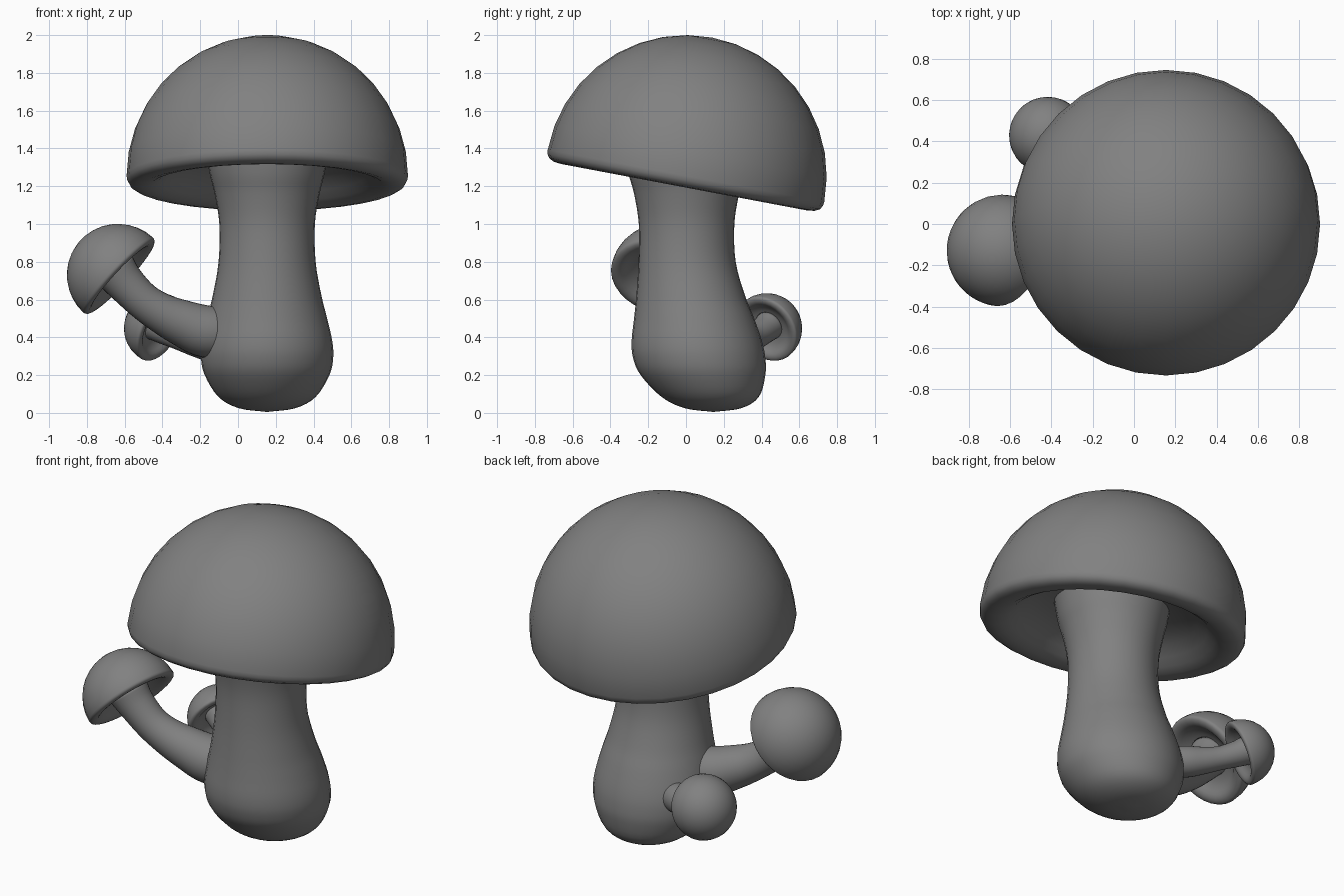
import bpy, bmesh, math
from mathutils import Vector

if "Cube" in bpy.data.objects:
    bpy.data.objects.remove(bpy.data.objects["Cube"])

SEG = 32
grey = bpy.data.materials.new("dark_grey")
grey.diffuse_color = (0.22, 0.22, 0.22, 1)
grey.use_nodes = True
grey.node_tree.nodes["Principled BSDF"].inputs["Base Color"].default_value = grey.diffuse_color


def loft(name, rings):
    """Skin a list of (centre, normal, radius) rings; radius 0 makes a pole."""
    bm = bmesh.new()
    loops = []
    ref = Vector((1, 0, 0)) if abs(rings[0][1].normalized().x) < 0.5 else Vector((0, 1, 0))
    for c, n, r in rings:
        n = n.normalized()
        u = (ref - n * ref.dot(n)).normalized()
        v = n.cross(u)
        loops.append([bm.verts.new(c + r * (u * math.cos(a) + v * math.sin(a)))
                      for a in (2 * math.pi * i / SEG for i in range(SEG))]
                     if r > 1e-5 else [bm.verts.new(c)])
    for a, b in zip(loops, loops[1:]):
        for i in range(SEG):
            j = (i + 1) % SEG
            if len(a) == 1:
                bm.faces.new((a[0], b[j], b[i]))
            elif len(b) == 1:
                bm.faces.new((a[i], a[j], b[0]))
            else:
                bm.faces.new((a[i], a[j], b[j], b[i]))
    bmesh.ops.recalc_face_normals(bm, faces=bm.faces)
    for f in bm.faces:
        f.smooth = True
    me = bpy.data.meshes.new(name)
    bm.to_mesh(me)
    bm.free()
    me.materials.append(grey)
    ob = bpy.data.objects.new(name, me)
    bpy.context.collection.objects.link(ob)
    return ob


def smooth_points(pts, steps=4):
    """Catmull-Rom interpolation of (x, y, z, radius) points."""
    p = [Vector(q) for q in pts]
    p = [2 * p[0] - p[1]] + p + [2 * p[-1] - p[-2]]
    out = []
    for i in range(1, len(p) - 2):
        a, b, c, d = p[i - 1:i + 3]
        for k in range(steps):
            t = k / steps
            out.append(0.5 * (2 * b + (c - a) * t + (2 * a - 5 * b + 4 * c - d) * t * t
                              + (3 * b - a - 3 * c + d) * t ** 3))
    return out + [p[-2]]


def cap(name, centre, radius, axis):
    """Half-ball dome with a thick rolled rim and a hollow underside."""
    n = Vector(axis).normalized()
    prof = [(math.cos(a), math.sin(a)) for a in
            (math.pi / 2 * (1 - i / 9) for i in range(10))]
    prof[0] = (0, 1)
    prof += [(0.995, -0.03), (0.98, -0.056), (0.945, -0.075), (0.89, -0.082), (0.83, -0.072),
             (0.77, -0.04), (0.71, 0.01), (0.63, 0.07), (0.52, 0.12), (0.35, 0.16), (0, 0.18)]
    loft(name, [(Vector(centre) + n * h * radius, n, r * radius) for r, h in prof])


def stem(name, pts, upright=False):
    """Round stem through the points; rings lie level if upright, else follow the path."""
    s = smooth_points(pts)
    pos = [Vector(q[:3]) for q in s]
    rings = []
    for i, q in enumerate(s):
        t = pos[min(i + 1, len(pos) - 1)] - pos[max(i - 1, 0)]
        rings.append((pos[i], Vector((0, 0, 1)) if upright else t, max(q[3], 0)))
    # Close both ends with a pole
    if rings[0][2] > 1e-5:
        rings.insert(0, (rings[0][0], rings[0][1], 0))
    rings.append((rings[-1][0], rings[-1][1], 0))
    loft(name, rings)


# Main mushroom, cap leaning back slightly
tilt = math.radians(10.7)
cap("main_cap", (0.155, 0, 1.255), 0.745, (0, math.sin(tilt), math.cos(tilt)))
X = 0.154
stem("main_stem", [(X, 0.145, 0.005, 0), (X, 0.143, 0.025, 0.15), (X, 0.128, 0.085, 0.258),
                   (X, 0.09, 0.2, 0.33), (X, 0.07, 0.29, 0.35), (X, 0.057, 0.38, 0.345),
                   (X, 0.043, 0.5, 0.318), (X, 0.025, 0.62, 0.288), (X, 0.006, 0.8, 0.257),
                   (X, 0.003, 1.0, 0.253), (X, 0.003, 1.16, 0.278), (X, 0, 1.27, 0.305),
                   (X, 0, 1.42, 0.33)], True)

# Middle-sized mushroom branching to the left
cap("side_cap", (-0.635, -0.129, 0.73), 0.271, (-0.72, 0.15, 0.67))
stem("side_stem", [(-0.02, 0, 0.43, 0.12), (-0.165, -0.025, 0.43, 0.138),
                   (-0.3, -0.06, 0.478, 0.122), (-0.405, -0.09, 0.528, 0.106),
                   (-0.505, -0.113, 0.595, 0.098), (-0.6, -0.125, 0.69, 0.105),
                   (-0.66, -0.129, 0.765, 0.12)])

# Smallest mushroom at the back left
cap("back_cap", (-0.417, 0.428, 0.447), 0.187, (-0.75, 0.5, 0.42))
stem("back_stem", [(-0.03, 0.2, 0.345, 0.08), (-0.15, 0.268, 0.362, 0.088),
                   (-0.23, 0.317, 0.377, 0.077), (-0.31, 0.365, 0.4, 0.067),
                   (-0.39, 0.41, 0.435, 0.072), (-0.44, 0.44, 0.463, 0.08)])
